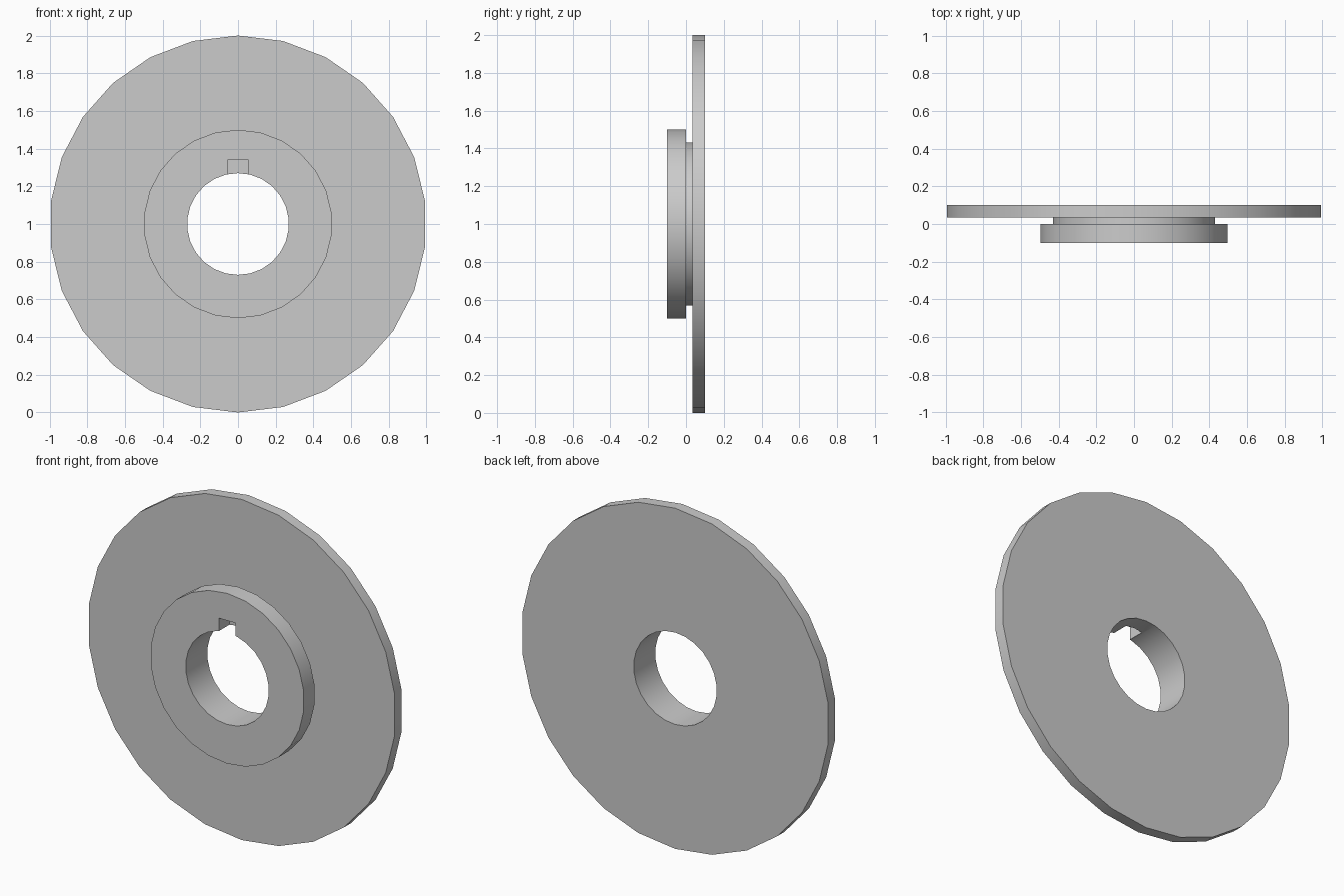
import bpy
import bmesh
from math import sin, cos, tau, radians

SIDES = 26
CENTRE_Z = 1.0

cube = bpy.data.objects.get("Cube")
if cube:
    bpy.data.objects.remove(cube, do_unlink=True)

# Single plain grey finish
grey = bpy.data.materials.new("plain_grey")
grey.use_nodes = True
colour = (0.6, 0.6, 0.6, 1)
grey.diffuse_color = colour
grey.node_tree.nodes["Principled BSDF"].inputs["Base Color"].default_value = colour


def make_object(name, bm):
    bmesh.ops.recalc_face_normals(bm, faces=bm.faces)
    mesh = bpy.data.meshes.new(name)
    bm.to_mesh(mesh)
    bm.free()
    mesh.materials.append(grey)
    obj = bpy.data.objects.new(name, mesh)
    bpy.context.collection.objects.link(obj)
    return obj


def lathe(name, profile):
    """Spin a closed (radius, y) profile around the y axis."""
    bm = bmesh.new()
    rings = []
    for i in range(SIDES):
        a = tau * i / SIDES
        rings.append([bm.verts.new((r * sin(a), y, CENTRE_Z + r * cos(a)))
                      for r, y in profile])
    n = len(profile)
    for i in range(SIDES):
        here, there = rings[i], rings[(i + 1) % SIDES]
        for j in range(n):
            k = (j + 1) % n
            bm.faces.new((here[j], here[k], there[k], there[j]))
    return make_object(name, bm)


def box(name, x, y, z):
    bm = bmesh.new()
    bmesh.ops.create_cube(bm, size=1)
    for v in bm.verts:
        v.co = [lim[0] if c < 0 else lim[1] for c, lim in zip(v.co, (x, y, z))]
    return make_object(name, bm)


# Hub, recessed neck and wide flange around one bore
BORE, HUB, NECK, FLANGE = 0.27, 0.5, 0.432, 1.0
disc = lathe("flanged_disc", [
    (BORE, -0.1), (HUB, -0.1), (HUB, 0), (NECK, 0),
    (NECK, 0.035), (FLANGE, 0.035), (FLANGE, 0.1), (BORE, 0.1)])

# Keyway cut into the hub only, above the bore
cutter = box("keyway_cutter", (-0.055, 0.055), (-0.2, 0), (1.15, 1.34))
cutter.hide_render = True
cut = disc.modifiers.new("keyway", 'BOOLEAN')
cut.operation = 'DIFFERENCE'
cut.solver = 'EXACT'
cut.object = cutter

bpy.ops.object.select_all(action='DESELECT')
disc.select_set(True)
bpy.context.view_layer.objects.active = disc
bpy.ops.object.modifier_apply(modifier=cut.name)
bpy.data.objects.remove(cutter, do_unlink=True)

# Smooth round walls, crisp rims
bpy.ops.object.shade_smooth_by_angle(angle=radians(30))
